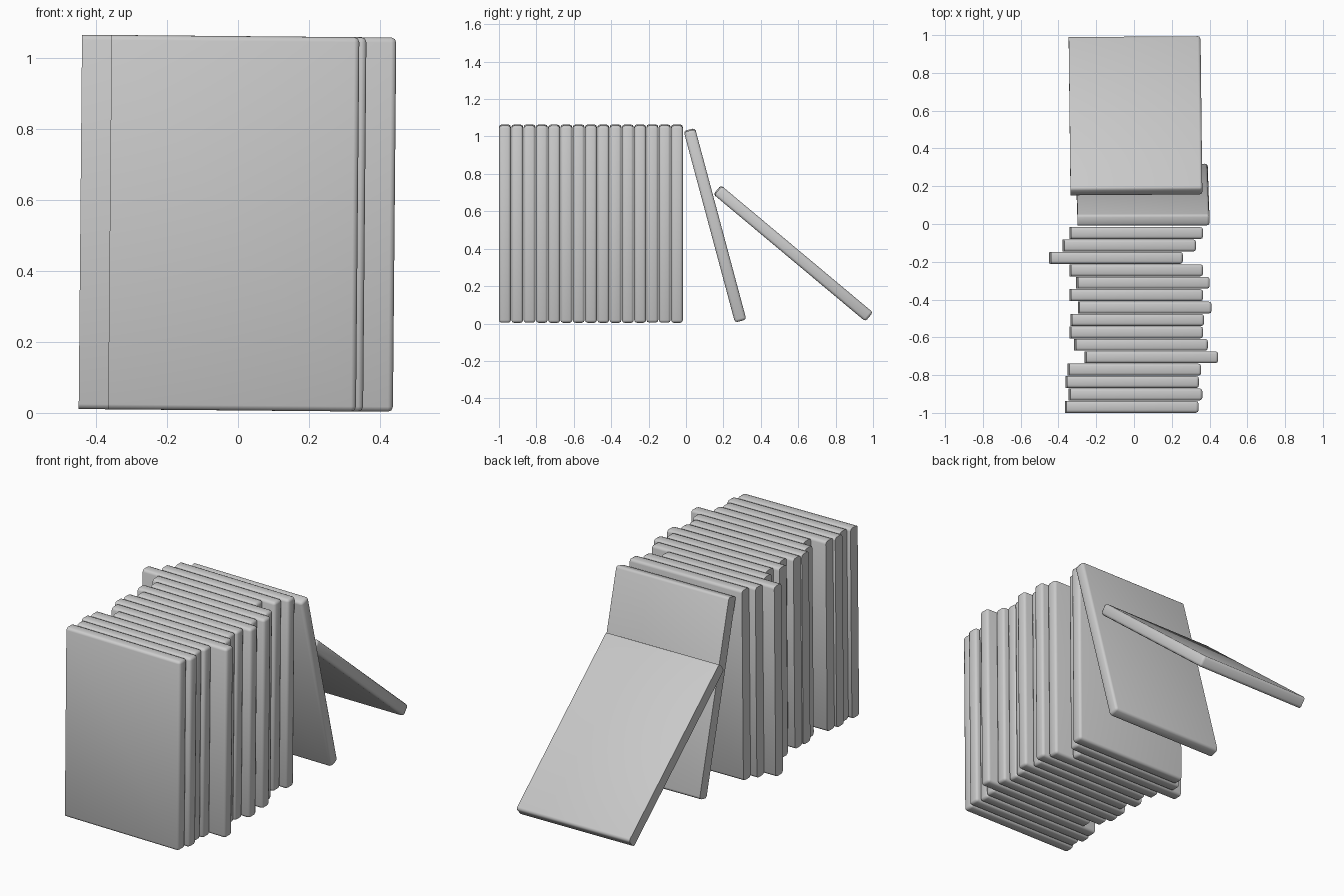
import bpy, bmesh
from math import radians
from mathutils import Matrix

cube = bpy.data.objects.get("Cube")
if cube:
    bpy.data.objects.remove(cube, do_unlink=True)

WIDTH, THICK, HEIGHT = 0.698, 0.063, 1.054
SIDE_TILT = 0.009  # slight sideways lean shared by every book

grey = bpy.data.materials.new("plain_grey")
grey.use_nodes = True
colour = (0.6, 0.6, 0.6, 1)
grey.diffuse_color = colour
grey.node_tree.nodes["Principled BSDF"].inputs["Base Color"].default_value = colour


def book_mesh():
    """Slab with rounded edges everywhere except around its flat left-hand end."""
    bm = bmesh.new()
    bmesh.ops.create_cube(bm, size=1)
    bmesh.ops.scale(bm, vec=(WIDTH, THICK, HEIGHT), verts=bm.verts)
    edges = [e for e in bm.edges if any(v.co.x > 0 for v in e.verts)]
    bmesh.ops.bevel(bm, geom=edges, offset=0.014, offset_type='OFFSET',
                    segments=2, profile=0.5, affect='EDGES')
    mesh = bpy.data.meshes.new("book")
    bm.to_mesh(mesh)
    bm.free()
    mesh.materials.append(grey)
    return mesh


MESH = book_mesh()


def add_book(name, location, lean=0):
    book = bpy.data.objects.new(name, MESH.copy())
    bpy.context.collection.objects.link(book)
    book.matrix_world = (Matrix.Translation(location)
                         @ Matrix.Rotation(radians(lean), 4, 'X')
                         @ Matrix.Rotation(SIDE_TILT, 4, 'Y'))
    bpy.ops.object.select_all(action='DESELECT')
    book.select_set(True)
    bpy.context.view_layer.objects.active = book
    bpy.ops.object.shade_smooth_by_angle(angle=radians(60))


# Upright row, front to back, each pushed sideways by its own amount
offsets = [-0.012, 0.008, -0.01, 0.002, 0.092, 0.037, 0.012, 0.017,
           0.057, 0.012, 0.047, 0.012, -0.095, -0.025, 0.012]
for i, x in enumerate(offsets):
    add_book(f"upright_book_{i + 1}", (x, -0.968 + i * 0.0657, 0.534 - 0.008 * x))

# Two fallen books leaning against the back of the row
add_book("leaning_book", (0.046, 0.155, 0.525), 15)
add_book("fallen_book", (0.008, 0.573, 0.375), 50.1)
